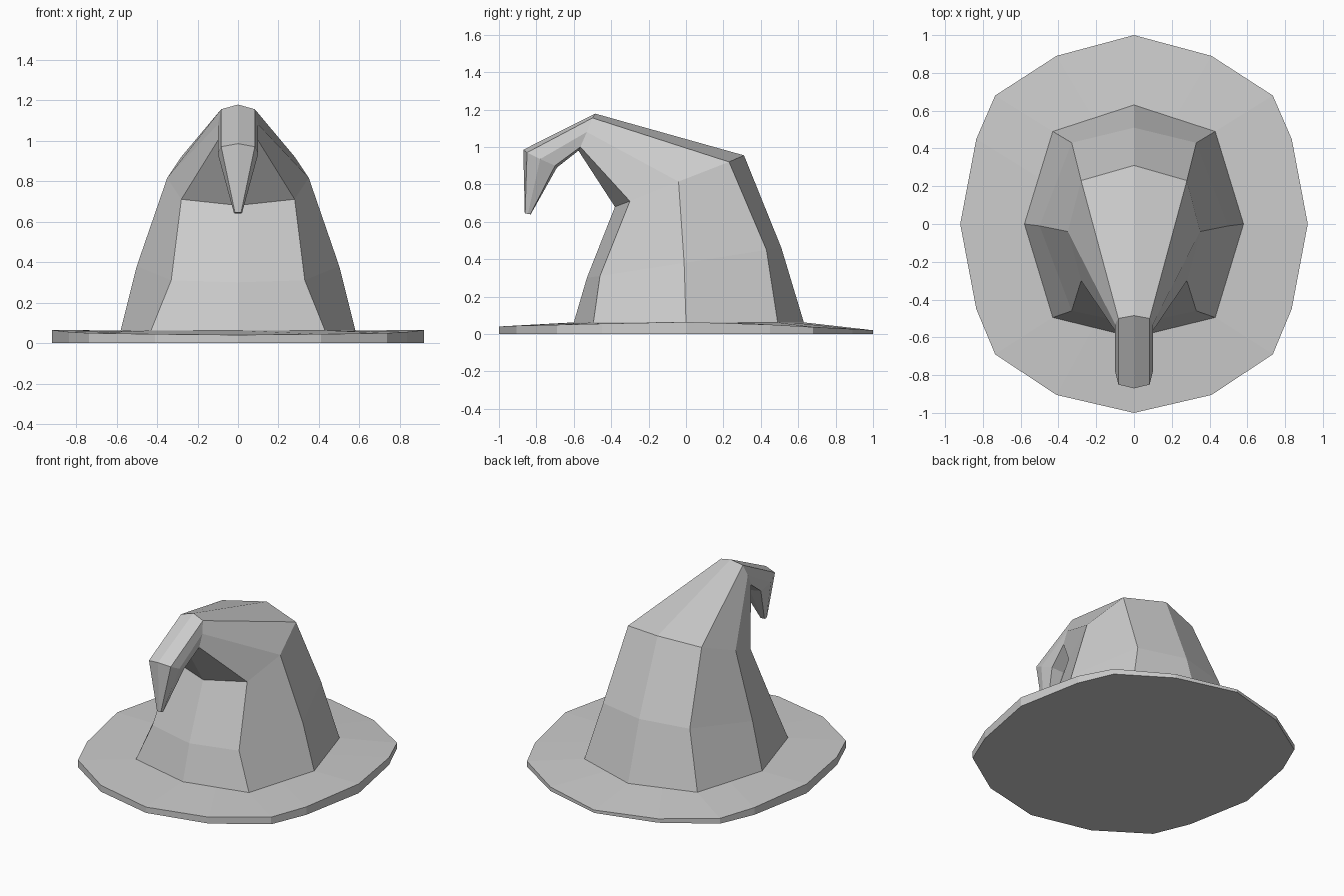
import bpy, bmesh
from mathutils import Vector

if "Cube" in bpy.data.objects:
    bpy.data.objects.remove(bpy.data.objects["Cube"])


def mirrored(half):
    """Close a half ring (back centre -> +x side -> front centre) across x = 0."""
    pts = [Vector(p) for p in half]
    return pts + [Vector((-p.x, p.y, p.z)) for p in pts[-2:0:-1]]


def loft(name, rings):
    """Skin a stack of equal-length rings and cap both ends."""
    bm = bmesh.new()
    loops = [[bm.verts.new(p) for p in ring] for ring in rings]
    for a, b in zip(loops, loops[1:]):
        n = len(a)
        for i in range(n):
            j = (i + 1) % n
            bm.faces.new((a[i], a[j], b[j], b[i]))
    bm.faces.new(loops[0])
    bm.faces.new(loops[-1])
    bmesh.ops.recalc_face_normals(bm, faces=bm.faces)
    mesh = bpy.data.meshes.new(name)
    bm.to_mesh(mesh)
    bm.free()
    obj = bpy.data.objects.new(name, mesh)
    bpy.context.collection.objects.link(obj)
    return obj


# Half rings of the crown, from the base up to the drooping tip
crown_halves = [
    [(0, .63, .062), (.43, .49, .062), (.58, 0, .062), (.43, -.495, .062), (0, -.60, .062)],
    [(0, .51, .46), (.33, .43, .45), (.50, -.01, .38), (.33, -.46, .31), (0, -.53, .30)],
    [(0, .31, .955), (.28, .23, .92), (.35, -.04, .815), (.28, -.30, .71), (0, -.38, .68)],
    [(0, -.485, 1.178), (.083, -.50, 1.155), (.10, -.53, 1.08), (.10, -.565, 1.0), (0, -.575, .98)],
    [(0, -.87, .985), (.083, -.85, .97), (.10, -.78, .935), (.08, -.70, .90), (0, -.69, .89)],
    [(0, -.862, .645), (.015, -.86, .645), (.02, -.845, .642), (.015, -.832, .64), (0, -.83, .64)],
]
crown_rings = [mirrored(h) for h in crown_halves]
loft("crown", crown_rings)

# Brim: sixteen-sided outline that dips toward the front and back
outline = [(0, 1, .02), (.41, .89, .027), (.735, .68, .037), (.835, .45, .05), (.92, 0, .064),
           (.835, -.45, .055), (.735, -.69, .049), (.41, -.905, .044), (0, -1, .04)]
edge_top = mirrored(outline)
edge_bottom = [Vector((p.x, p.y, 0)) for p in edge_top]

# Inner brim loop: the crown base with edge midpoints added
base = crown_rings[0]
inner = []
for i, p in enumerate(base):
    inner += [p, (p + base[(i + 1) % len(base)]) / 2]
loft("brim", [edge_bottom, edge_top, inner])
